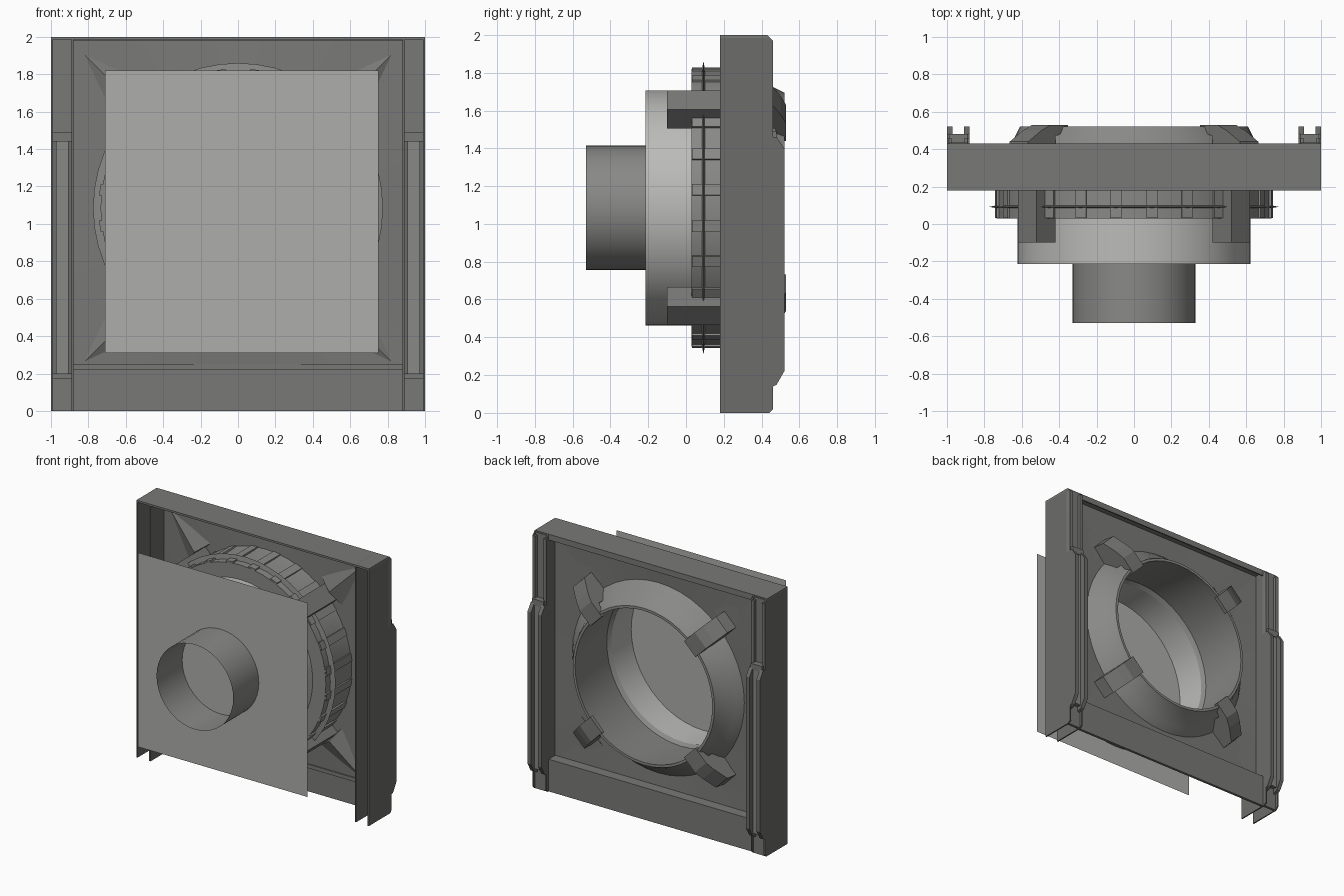
import bpy, bmesh, math
from mathutils import Matrix, Vector

if "Cube" in bpy.data.objects:
    bpy.data.objects.remove(bpy.data.objects["Cube"])

CZ = 1.085   # height of the round opening's axis


def shade(name, v):
    m = bpy.data.materials.new(name)
    m.diffuse_color = (v, v, v * 0.97, 1)
    m.use_nodes = True
    m.node_tree.nodes["Principled BSDF"].inputs["Base Color"].default_value = m.diffuse_color
    return m


DARK = shade("dark_metal", 0.19)
SIDE = shade("darker_metal", 0.15)
MID = shade("mid_metal", 0.25)
PLATE = shade("plate_metal", 0.42)
LIGHT = shade("light_metal", 0.50)


def finish(name, bm, mat=DARK, smooth=False):
    bmesh.ops.recalc_face_normals(bm, faces=bm.faces)
    me = bpy.data.meshes.new(name)
    bm.to_mesh(me)
    bm.free()
    me.materials.append(mat)
    ob = bpy.data.objects.new(name, me)
    bpy.context.collection.objects.link(ob)
    if smooth:
        bpy.context.view_layer.objects.active = ob
        ob.select_set(True)
        bpy.ops.object.shade_smooth_by_angle(angle=math.radians(25))
        ob.select_set(False)
    return ob


def add_box(bm, x, y, z, m=Matrix()):
    c = [(a + b) / 2 for a, b in (x, y, z)]
    s = [b - a for a, b in (x, y, z)]
    mat = m @ Matrix.Translation(c) @ Matrix.Diagonal((*s, 1))
    bmesh.ops.create_cube(bm, size=1, matrix=mat)


def box(name, x, y, z, mat=DARK):
    bm = bmesh.new()
    add_box(bm, x, y, z)
    return finish(name, bm, mat)


def add_prism(bm, pts, x0, x1, m=Matrix()):
    """Extrude a (y, z) outline from x0 to x1."""
    a = [bm.verts.new(m @ Vector((x0, y, z))) for y, z in pts]
    b = [bm.verts.new(m @ Vector((x1, y, z))) for y, z in pts]
    bm.faces.new(a)
    bm.faces.new(b[::-1])
    for i in range(len(pts)):
        j = (i + 1) % len(pts)
        bm.faces.new((a[i], a[j], b[j], b[i]))


def lathe(name, prof, mat, n=48, closed=False):
    """Turn an (r, y) profile around the opening's axis."""
    bm = bmesh.new()
    rings = []
    for r, y in prof:
        rings.append([bm.verts.new((r * math.cos(2 * math.pi * i / n), y,
                                    CZ + r * math.sin(2 * math.pi * i / n))) for i in range(n)])
    pairs = list(zip(rings, rings[1:])) + ([(rings[-1], rings[0])] if closed else [])
    for p, q in pairs:
        for i in range(n):
            j = (i + 1) % n
            bm.faces.new((p[i], p[j], q[j], q[i]))
    return finish(name, bm, mat, True)


def around(angle):
    """Local +z becomes the radial direction at this angle."""
    return Matrix.Translation((0, 0, CZ)) @ Matrix.Rotation(angle, 4, 'Y')


# Front duct: thin square plate, drum behind it and open tube before it
bm = bmesh.new()
bm.faces.new([bm.verts.new((x, -0.215, z)) for x, z in
              ((-0.71, 0.31), (0.75, 0.31), (0.75, 1.82), (-0.71, 1.82))])
finish("front_plate", bm, PLATE)
lathe("inlet_tube", [(0.33, -0.53), (0.33, -0.215)], MID, 40)
lathe("drum", [(0.622, -0.215), (0.622, 0.03)], LIGHT)

# Round housing through the panel
lathe("housing_ring", [(0.62, 0.03), (0.735, 0.03), (0.735, 0.085), (0.775, 0.092), (0.735, 0.10),
                       (0.735, 0.29), (0.74, 0.34), (0.70, 0.39), (0.65, 0.44), (0.61, 0.52),
                       (0.59, 0.52), (0.60, 0.45), (0.64, 0.06)], MID, closed=True)
bm = bmesh.new()
for i in range(24):
    add_box(bm, (-0.03, 0.03), (0.032, 0.34), (0.72, 0.745), around(2 * math.pi * (i + 0.5) / 24))
finish("housing_ribs", bm, MID)

# Panel with a round hole
bm = bmesh.new()
n = 48
inner, outer = [], []
for i in range(n):
    a = 2 * math.pi * i / n
    c, s = math.cos(a), math.sin(a)
    k = 1 / max(abs(c), abs(s))
    inner.append(bm.verts.new((0.74 * c, 0.34, CZ + 0.74 * s)))
    outer.append(bm.verts.new((0.88 * c * k, 0.35, CZ + s * k * (0.895 if s > 0 else 0.865))))
for i in range(n):
    j = (i + 1) % n
    bm.faces.new((inner[i], inner[j], outer[j], outer[i]))
finish("back_panel", bm)

# Four diagonal clamps and the gussets running to the panel corners
clamp = [(-0.10, 0.664), (-0.10, 0.807), (0.33, 0.807), (0.34, 0.88), (0.44, 0.87),
         (0.50, 0.77), (0.53, 0.70), (0.53, 0.57), (0.50, 0.57), (0.47, 0.664)]
clamp_bm, gusset_bm = bmesh.new(), bmesh.new()
for i in range(4):
    m = around(math.radians(45 + 90 * i))
    add_prism(clamp_bm, clamp, -0.07, 0.07, m)
    pts = [(-0.13, 0.345, 0.80), (0.13, 0.345, 0.80), (0, 0.345, 1.16), (0, 0.29, 0.82)]
    v = [gusset_bm.verts.new(m @ Vector(p)) for p in pts]
    for f in ((0, 1, 2), (0, 1, 3), (1, 2, 3), (2, 0, 3)):
        gusset_bm.faces.new([v[k] for k in f])
finish("clamps", clamp_bm)
finish("corner_gussets", gusset_bm)

# Frame top and bottom
box("frame_top", (-1, 1), (0.18, 0.43), (1.985, 2.0))
box("top_lip", (-0.88, 0.88), (0.42, 0.43), (1.955, 1.99))
box("bottom_beam", (-0.89, 0.89), (0.41, 0.43), (0, 0.22))
box("bottom_ledge", (-0.88, 0.88), (0.34, 0.43), (0.22, 0.25))

# Side columns: two sheet walls with a stepped channel rail at the back
wall = [(0.18, 0), (0.44, 0), (0.46, 0.02), (0.46, 1.97), (0.43, 2.0), (0.18, 2.0)]
lower_lip = [(0.44, 0.13), (0.48, 0.15), (0.52, 0.22), (0.52, 1.40), (0.48, 1.46), (0.44, 1.46)]
for side, sx in (("left", -1), ("right", 1)):
    bm = bmesh.new()
    add_prism(bm, wall, sx * 0.99, sx * 1.0)
    add_prism(bm, wall, sx * 0.88, sx * 0.89)
    finish(side + "_column_walls", bm, SIDE)

    bm = bmesh.new()
    add_prism(bm, lower_lip, sx * 0.97, sx * 1.0)
    add_prism(bm, lower_lip, sx * 0.88, sx * 0.91)
    finish(side + "_lower_rail_lips", bm, SIDE)
    lo, hi = sorted((sx * 0.89, sx * 0.99))
    box(side + "_lower_rail_web", (lo, hi), (0.46, 0.475), (0.17, 1.44), MID)

    bm = bmesh.new()
    add_box(bm, (lo, hi), (0.42, 0.435), (1.44, 1.99))
    add_box(bm, (lo, hi), (0.40, 0.48), (1.44, 1.49))
    for a, b in ((0.88, 0.905), (0.975, 1.0)):
        x0, x1 = sorted((sx * a, sx * b))
        add_box(bm, (x0, x1), (0.42, 0.46), (1.46, 1.97))
    finish(side + "_upper_rail", bm)

    bm = bmesh.new()
    add_box(bm, (lo, hi), (0.42, 0.44), (0.0, 0.20))
    add_box(bm, (lo, hi), (0.38, 0.47), (0.17, 0.20))
    finish(side + "_column_foot", bm)
